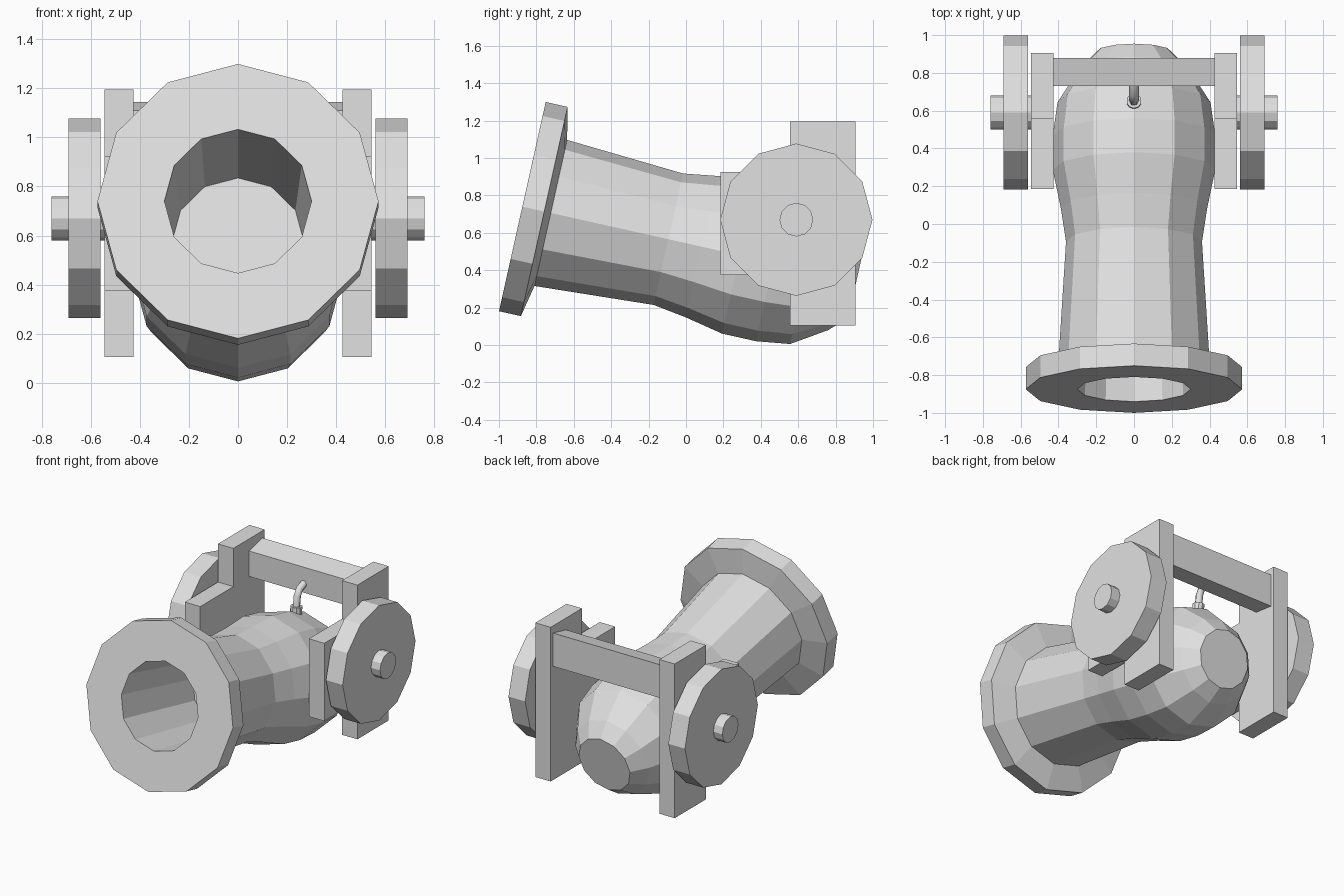
import bpy, bmesh, math
from mathutils import Vector

cube = bpy.data.objects.get("Cube")
if cube:
    bpy.data.objects.remove(cube, do_unlink=True)

iron = bpy.data.materials.new("light_grey")
iron.use_nodes = True
iron.diffuse_color = (0.75, 0.75, 0.75, 1)
iron.node_tree.nodes["Principled BSDF"].inputs["Base Color"].default_value = iron.diffuse_color


def add(name, data):
    data.materials.append(iron)
    obj = bpy.data.objects.new(name, data)
    bpy.context.collection.objects.link(obj)
    return obj


def finish(name, bm):
    bmesh.ops.recalc_face_normals(bm, faces=bm.faces)
    mesh = bpy.data.meshes.new(name)
    bm.to_mesh(mesh)
    bm.free()
    return add(name, mesh)


def lathe(name, origin, axis, up, profile, sides=12):
    """Spin (distance, radius) pairs around an axis and cap both ends."""
    origin, axis, up = Vector(origin), Vector(axis).normalized(), Vector(up).normalized()
    side = axis.cross(up)
    bm = bmesh.new()
    rings = []
    for dist, rad in profile:
        angles = [math.tau * i / sides for i in range(sides)]
        rings.append([bm.verts.new(origin + axis * dist + rad * (up * math.cos(a) + side * math.sin(a)))
                      for a in angles])
    for lo, hi in zip(rings, rings[1:]):
        for i in range(sides):
            j = (i + 1) % sides
            bm.faces.new((lo[i], lo[j], hi[j], hi[i]))
    bm.faces.new(rings[0])
    bm.faces.new(rings[-1])
    return finish(name, bm)


def prism(name, outline, x0, x1):
    """Extrude a (y, z) outline from x0 to x1."""
    bm = bmesh.new()
    face = bm.faces.new([bm.verts.new((x0, y, z)) for y, z in outline])
    ext = bmesh.ops.extrude_face_region(bm, geom=[face])
    moved = [v for v in ext["geom"] if isinstance(v, bmesh.types.BMVert)]
    bmesh.ops.translate(bm, verts=moved, vec=(x1 - x0, 0, 0))
    return finish(name, bm)


def rect(y0, y1, z0, z1):
    return [(y0, z0), (y1, z0), (y1, z1), (y0, z1)]


# Barrel: from the bottom of the bore, round the muzzle flange, to the breech
lathe("barrel", (0, -0.875, 0.74), (0, 0.976, -0.218), (0, 0.218, 0.976),
      [(0.775, 0.27), (0, 0.30), (0, 0.573), (0.12, 0.573), (0.156, 0.40),
       (0.80, 0.36), (0.98, 0.387), (1.19, 0.43), (1.376, 0.43),
       (1.557, 0.405), (1.74, 0.288), (1.83, 0.20)])

# Carriage sides, wheels and axle ends
for label, s in (("left", 1), ("right", -1)):
    prism(label + "_upright", rect(0.555, 0.905, 0.105, 1.195), s * 0.425, s * 0.545)
    prism(label + "_cheek", rect(0.185, 0.555, 0.375, 0.925), s * 0.425, s * 0.545)
    hub = (0, 0.59, 0.67)
    lathe(label + "_wheel", hub, (s, 0, 0), (0, 0, 1), [(0.56, 0.407), (0.69, 0.407)])
    lathe(label + "_axle", hub, (s, 0, 0), (0, 0, 1), [(0.5, 0.09), (0.76, 0.09)])

# Cross bar with a sloping top
prism("cross_bar", [(0.73, 0.93), (0.88, 0.91), (0.88, 1.145), (0.73, 1.11)], -0.43, 0.43)

# Fuse socket and bent fuse
lathe("fuse_socket", (0, 0.645, 0.79), (0, 0.1, 1), (0, 1, -0.1), [(0, 0.04), (0.075, 0.04)], 10)
curve = bpy.data.curves.new("fuse", "CURVE")
curve.dimensions = "3D"
curve.bevel_depth = 0.026
curve.bevel_resolution = 1
curve.use_fill_caps = True
path = [(0.65, 0.84), (0.662, 0.93), (0.685, 0.97), (0.745, 0.995)]
spline = curve.splines.new("POLY")
spline.points.add(len(path) - 1)
for point, (y, z) in zip(spline.points, path):
    point.co = (0, y, z, 1)
add("fuse", curve)
